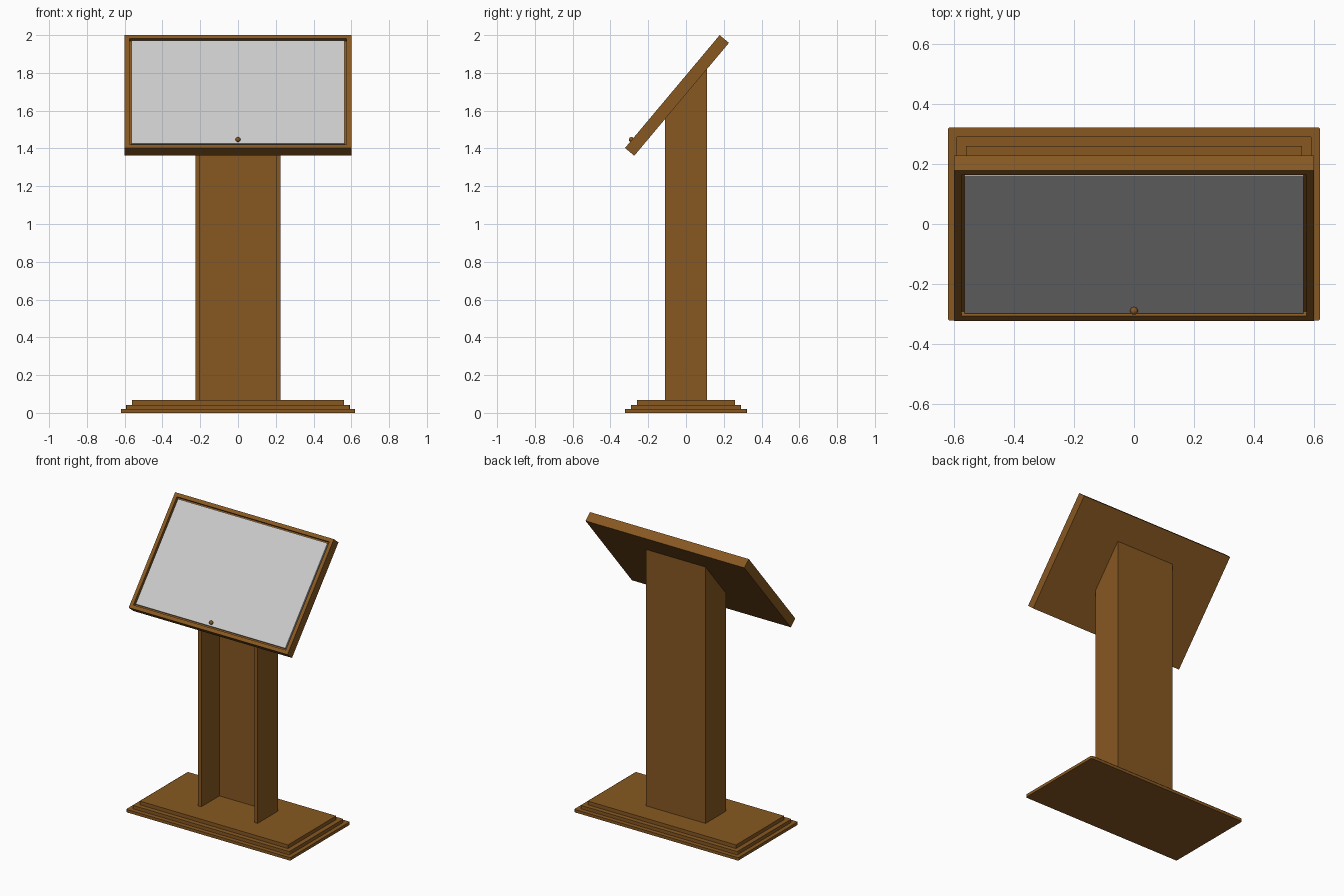
import bpy, bmesh
from math import radians, sin, cos, tan
from mathutils import Matrix, Vector

if "Cube" in bpy.data.objects:
    bpy.data.objects.remove(bpy.data.objects["Cube"])

TILT = radians(50)
LENGTH, THICK, WIDTH = 0.78, 0.064, 1.2      # tilted display case
RIM, RECESS = 0.035, 0.02

wood = bpy.data.materials.new("wood")
wood.diffuse_color = (0.245, 0.098, 0.0156, 1)
wood.use_nodes = True
wood.node_tree.nodes["Principled BSDF"].inputs["Base Color"].default_value = wood.diffuse_color

# Display frame of reference: local x = width, y = up the slope, z = outward normal
# Origin is the middle of the lower front edge
case_matrix = Matrix.Translation((0, -0.323, 2 - LENGTH * sin(TILT))) @ Matrix.Rotation(TILT, 4, 'X')


def finish(bm, name, mat=wood, matrix=None):
    bmesh.ops.recalc_face_normals(bm, faces=bm.faces)
    me = bpy.data.meshes.new(name)
    bm.to_mesh(me)
    bm.free()
    if mat:
        me.materials.append(mat)
    ob = bpy.data.objects.new(name, me)
    if matrix:
        ob.matrix_world = matrix
    bpy.context.collection.objects.link(ob)
    return ob


def box(lo, hi):
    lo, hi = Vector(lo), Vector(hi)
    size = hi - lo
    bm = bmesh.new()
    bmesh.ops.create_cube(bm, size=1, matrix=Matrix.Translation((lo + hi) / 2) @ Matrix.Diagonal((*size, 1)))
    return bm


# Stepped base, lower two tiers with slightly rounded corners
tiers = [("base_bottom_tier", 0.62, 0.322, 0.0, 0.02, 0.008),
         ("base_middle_tier", 0.592, 0.292, 0.02, 0.043, 0.006),
         ("base_top_tier", 0.56, 0.26, 0.043, 0.068, 0)]
for name, x, y, z0, z1, r in tiers:
    bm = box((-x, -y, z0), (x, y, z1))
    if r:
        upright = [e for e in bm.edges if abs(e.verts[0].co.z - e.verts[1].co.z) > 0.001]
        bmesh.ops.bevel(bm, geom=upright, offset=r, segments=3, profile=0.5, affect='EDGES')
    finish(bm, name)

# Post: channel open to the front, top cut to the slope of the case
half, wall, depth = 0.225, 0.025, 0.11
right = [(half, depth), (half, -depth), (half - wall, -depth), (half - wall, depth - wall)]
outline = right + [(-x, y) for x, y in reversed(right)]
under = case_matrix @ Vector((0, 0, -THICK + 0.004))
bm = bmesh.new()
face = bm.faces.new([bm.verts.new((x, y, 0.068)) for x, y in outline])
top = bmesh.ops.extrude_face_region(bm, geom=[face])["geom"]
for v in top:
    if isinstance(v, bmesh.types.BMVert):
        v.co.z = under.z + (v.co.y - under.y) * tan(TILT)
finish(bm, "post")

# Display frame with recessed front
bm = box((-WIDTH / 2, 0, -THICK), (WIDTH / 2, LENGTH, 0))
bm.normal_update()
front = max(bm.faces, key=lambda f: f.calc_center_median().z)
bmesh.ops.inset_region(bm, faces=[front], thickness=RIM)
floor = bmesh.ops.extrude_face_region(bm, geom=[front])["geom"]
bmesh.ops.delete(bm, geom=[front], context='FACES')
bmesh.ops.translate(bm, vec=(0, 0, -RECESS), verts=[v for v in floor if isinstance(v, bmesh.types.BMVert)])
finish(bm, "display_frame", matrix=case_matrix)

# Grey panel inside the frame
bm = box((-WIDTH / 2 + RIM, RIM, -RECESS), (WIDTH / 2 - RIM, LENGTH - RIM, -0.004))
finish(bm, "display_panel", None, case_matrix)

# Small round knob near the lower edge
bm = bmesh.new()
bmesh.ops.create_uvsphere(bm, u_segments=16, v_segments=10, radius=0.013,
                          matrix=Matrix.Translation((0, 0.056, 0.003)))
for f in bm.faces:
    f.smooth = True
finish(bm, "knob", matrix=case_matrix)
